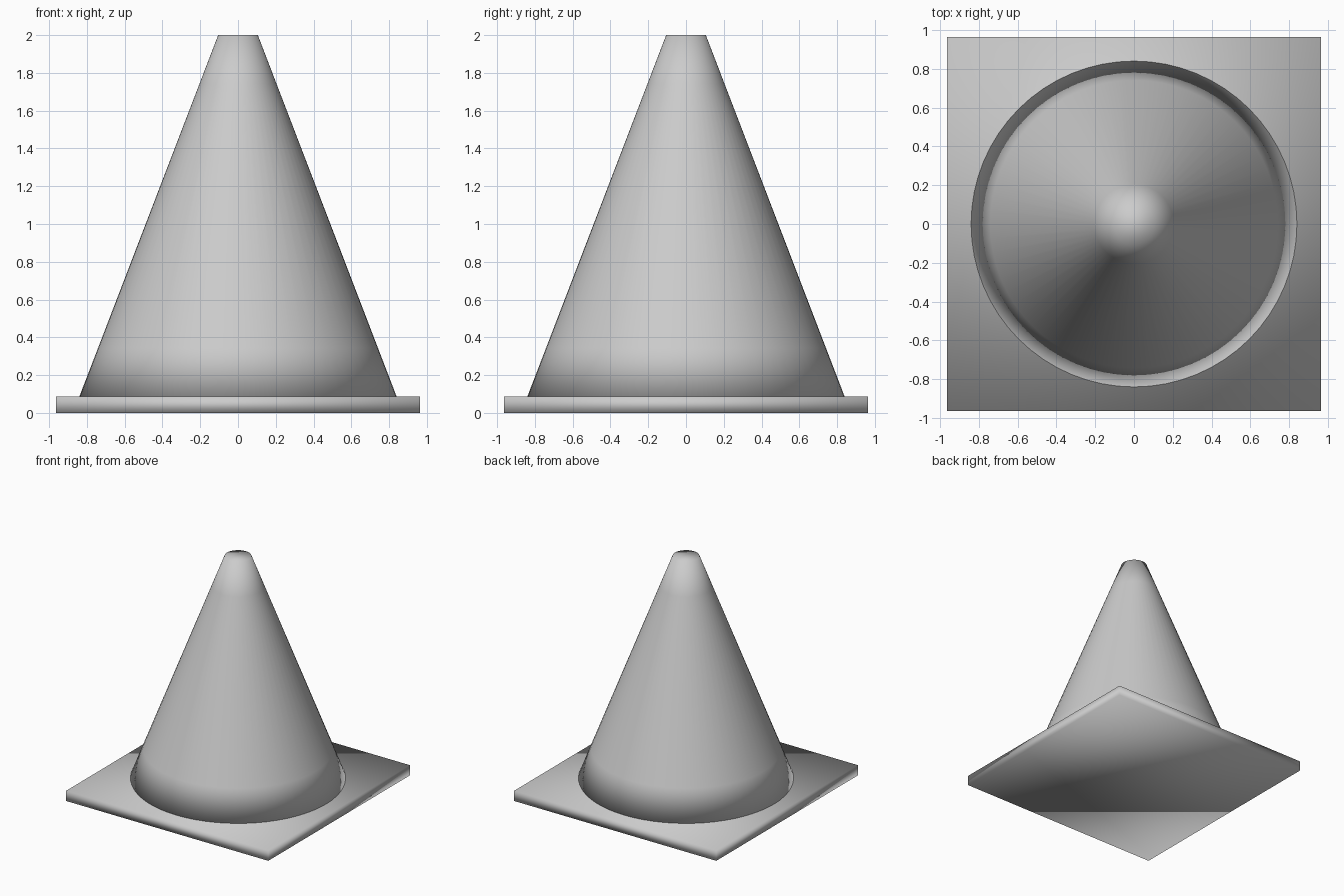
import bpy, bmesh
from math import cos, sin, tau

if "Cube" in bpy.data.objects:
    bpy.data.objects.remove(bpy.data.objects["Cube"])

SIDES = 64


def add_mesh(name, bm):
    bmesh.ops.recalc_face_normals(bm, faces=bm.faces)
    for f in bm.faces:
        f.smooth = True  # soft shading everywhere, including the caps
    me = bpy.data.meshes.new(name)
    bm.to_mesh(me)
    bm.free()
    ob = bpy.data.objects.new(name, me)
    bpy.context.collection.objects.link(ob)
    return ob


# Square base plate
bm = bmesh.new()
bmesh.ops.create_cube(bm, size=1)
bmesh.ops.scale(bm, verts=bm.verts, vec=(1.925, 1.925, 0.088))
bmesh.ops.translate(bm, verts=bm.verts, vec=(0, 0, 0.044))
add_mesh("base_plate", bm)

# Tapered cone body: support loops near both ends, closed caps
bottom, top = (0.84, 0.086), (0.105, 2.0)
bm = bmesh.new()
rings = []
for t in (0, 0.135, 0.865, 1):
    r = bottom[0] + (top[0] - bottom[0]) * t
    z = bottom[1] + (top[1] - bottom[1]) * t
    rings.append([bm.verts.new((r * cos(tau * i / SIDES), r * sin(tau * i / SIDES), z))
                  for i in range(SIDES)])
for low, high in zip(rings, rings[1:]):
    for i in range(SIDES):
        j = (i + 1) % SIDES
        bm.faces.new((low[i], low[j], high[j], high[i]))
bm.faces.new(rings[0][::-1])
bm.faces.new(rings[-1])
add_mesh("cone_body", bm)
